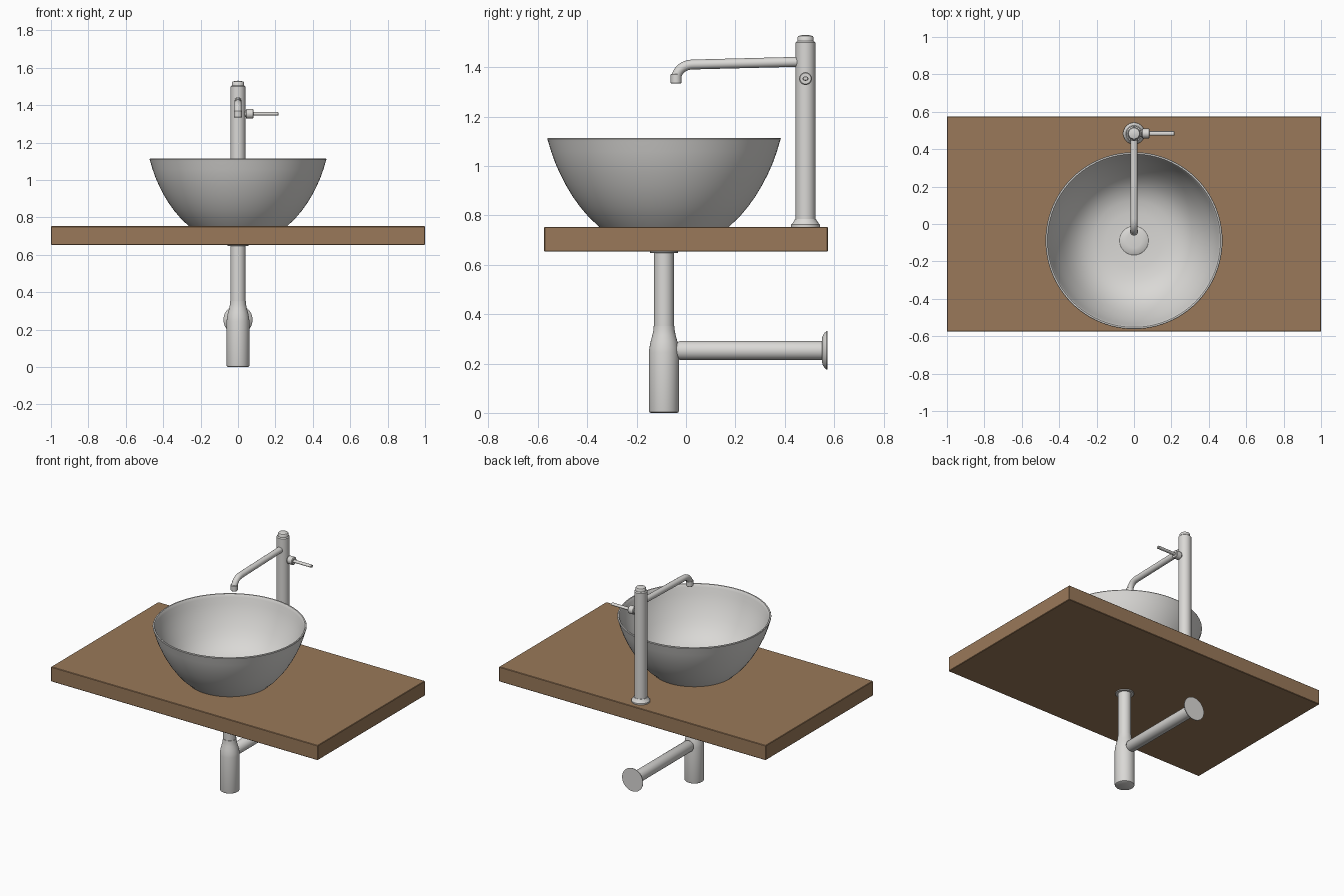
import bpy, bmesh, math
from mathutils import Matrix, Vector

if "Cube" in bpy.data.objects:
    bpy.data.objects.remove(bpy.data.objects["Cube"])


def material(name, rgb):
    m = bpy.data.materials.new(name)
    m.diffuse_color = (*rgb, 1)
    m.use_nodes = True
    m.node_tree.nodes["Principled BSDF"].inputs["Base Color"].default_value = m.diffuse_color
    return m


WOOD = material("brown wood", (0.32, 0.19, 0.10))
GREY = material("light grey", (0.70, 0.69, 0.67))
UP = Matrix.Identity(4)
TO_X = Matrix.Rotation(math.pi / 2, 4, 'Y')
TO_Y = Matrix.Rotation(-math.pi / 2, 4, 'X')


def smooth(ob, angle=35):
    bpy.ops.object.select_all(action='DESELECT')
    ob.select_set(True)
    bpy.context.view_layer.objects.active = ob
    bpy.ops.object.shade_smooth_by_angle(angle=math.radians(angle))


def finish(name, bm, mat):
    bmesh.ops.recalc_face_normals(bm, faces=bm.faces)
    me = bpy.data.meshes.new(name)
    bm.to_mesh(me)
    bm.free()
    me.materials.append(mat)
    ob = bpy.data.objects.new(name, me)
    bpy.context.collection.objects.link(ob)
    smooth(ob)
    return ob


def lathe(name, profile, loc, axis=UP, n=48, squash=1.0):
    """Spin (radius, height) points around an axis; ends at radius 0 are closed."""
    bm = bmesh.new()
    rings = []
    for r, h in profile:
        if r == 0:
            rings.append([bm.verts.new((0, 0, h))] * n)
        else:
            rings.append([bm.verts.new((r * squash * math.cos(2 * math.pi * i / n),
                                        r * math.sin(2 * math.pi * i / n), h))
                          for i in range(n)])
    for a, b in zip(rings, rings[1:]):
        for i in range(n):
            j = (i + 1) % n
            vs = list(dict.fromkeys((a[i], a[j], b[j], b[i])))
            if len(vs) > 2:
                bm.faces.new(vs)
    bm.transform(Matrix.Translation(loc) @ axis)
    return finish(name, bm, GREY)


def rod(r, a, b, c=0.003):
    """Closed cylinder profile with small chamfers."""
    return [(0, a), (r - c, a), (r, a + c), (r, b - c), (r - c, b), (0, b)]


# Countertop
bm = bmesh.new()
bmesh.ops.create_cube(bm, size=1, matrix=Matrix.Translation((0, 0, 0.703))
                      @ Matrix.Diagonal((2, 1.15, 0.10, 1)))
bmesh.ops.bevel(bm, geom=bm.edges[:], offset=0.003, segments=1, affect='EDGES')
finish("countertop", bm, WOOD)

# Basin: bowl wall curve from foot to rim, inside parallel to outside
BY = -0.089
wall = [(0.262, 0.753), (0.305, 0.793), (0.341, 0.836), (0.371, 0.878), (0.398, 0.923),
        (0.421, 0.968), (0.441, 1.013), (0.457, 1.058), (0.468, 1.095)]
inner = [(0.455, 1.095), (0.444, 1.058), (0.427, 1.013), (0.406, 0.968), (0.381, 0.923),
         (0.351, 0.878), (0.314, 0.838), (0.270, 0.805), (0.215, 0.783), (0.15, 0.773),
         (0.08, 0.770), (0, 0.769)]
lathe("basin", [(0, 0.753)] + wall + [(0.473, 1.110), (0.471, 1.114), (0.463, 1.114),
      (0.460, 1.110)] + inner, (0, BY, 0), n=96)
lathe("drain_cover", [(0, 0.765), (0.077, 0.765), (0.077, 0.777), (0.072, 0.781),
                      (0.04, 0.784), (0, 0.785)], (0, BY, 0))

# Waste pipe and bottle trap under the counter
lathe("waste_flange", rod(0.057, 0.647, 0.655, 0.002), (0, BY, 0))
lathe("waste_pipe", rod(0.040, 0.33, 0.655), (0, BY, 0))
lathe("bottle_trap", [(0, 0), (0.054, 0), (0.059, 0.003), (0.061, 0.010), (0.061, 0.245),
                      (0.059, 0.265), (0.054, 0.290), (0.047, 0.315), (0.043, 0.335),
                      (0.042, 0.352), (0, 0.352)], (0, BY, 0))
lathe("outlet_pipe", [(0, -0.06), (0.030, -0.04), (0.038, -0.025), (0.038, 0.56), (0, 0.56)],
      (0, 0, 0.253), TO_Y)
lathe("wall_flange", [(0, 0.550), (0.045, 0.550), (0.060, 0.554), (0.071, 0.561),
                      (0.078, 0.570), (0.078, 0.573), (0, 0.573)], (0, 0, 0.253), TO_Y)

# Tap column with base and cap
FY = 0.484
lathe("tap_base", [(0, 0.753), (0.058, 0.753), (0.058, 0.762), (0.053, 0.768),
                   (0.047, 0.777), (0.043, 0.785), (0, 0.785)], (0, FY, 0))
lathe("tap_column", rod(0.040, 0.755, 1.506, 0.006), (0, FY, 0))
lathe("tap_cap", [(0, 1.50), (0.033, 1.50), (0.033, 1.520), (0.029, 1.526),
                  (0.015, 1.530), (0, 1.531)], (0, FY, 0))

# Spout: straight arm, rounded bend, nozzle
p0, p1, p2 = Vector((0, 0.03, 1.411)), Vector((0, -0.025, 1.410)), Vector((0, -0.040, 1.362))
path = [Vector((0, 0.46, 1.422))]
for k in range(11):
    t = k / 10
    path.append(p0 * (1 - t) ** 2 + p1 * 2 * t * (1 - t) + p2 * t * t)
cu = bpy.data.curves.new("spout", 'CURVE')
cu.dimensions = '3D'
cu.bevel_depth = 0.020
cu.bevel_resolution = 6
cu.use_fill_caps = True
sp = cu.splines.new('POLY')
sp.points.add(len(path) - 1)
for pt, co in zip(sp.points, path):
    pt.co = (*co, 1)
cu.materials.append(GREY)
spout = bpy.data.objects.new("spout", cu)
bpy.context.collection.objects.link(spout)
bpy.ops.object.select_all(action='DESELECT')
spout.select_set(True)
bpy.context.view_layer.objects.active = spout
bpy.ops.object.convert(target='MESH')
smooth(bpy.context.view_layer.objects.active)
lathe("spout_nozzle", rod(0.022, 1.334, 1.373), (0, -0.040, 0), n=32)

# Side handle: hub and slim lever
lathe("handle_neck", rod(0.018, 0.02, 0.05), (0, FY, 1.354), TO_X, 32)
lathe("handle_hub", rod(0.026, 0.042, 0.083, 0.004), (0, FY, 1.354), TO_X, 32)
lathe("handle_lever", rod(0.012, 0.07, 0.217), (0, FY, 1.354), TO_X, 24, squash=0.75)
